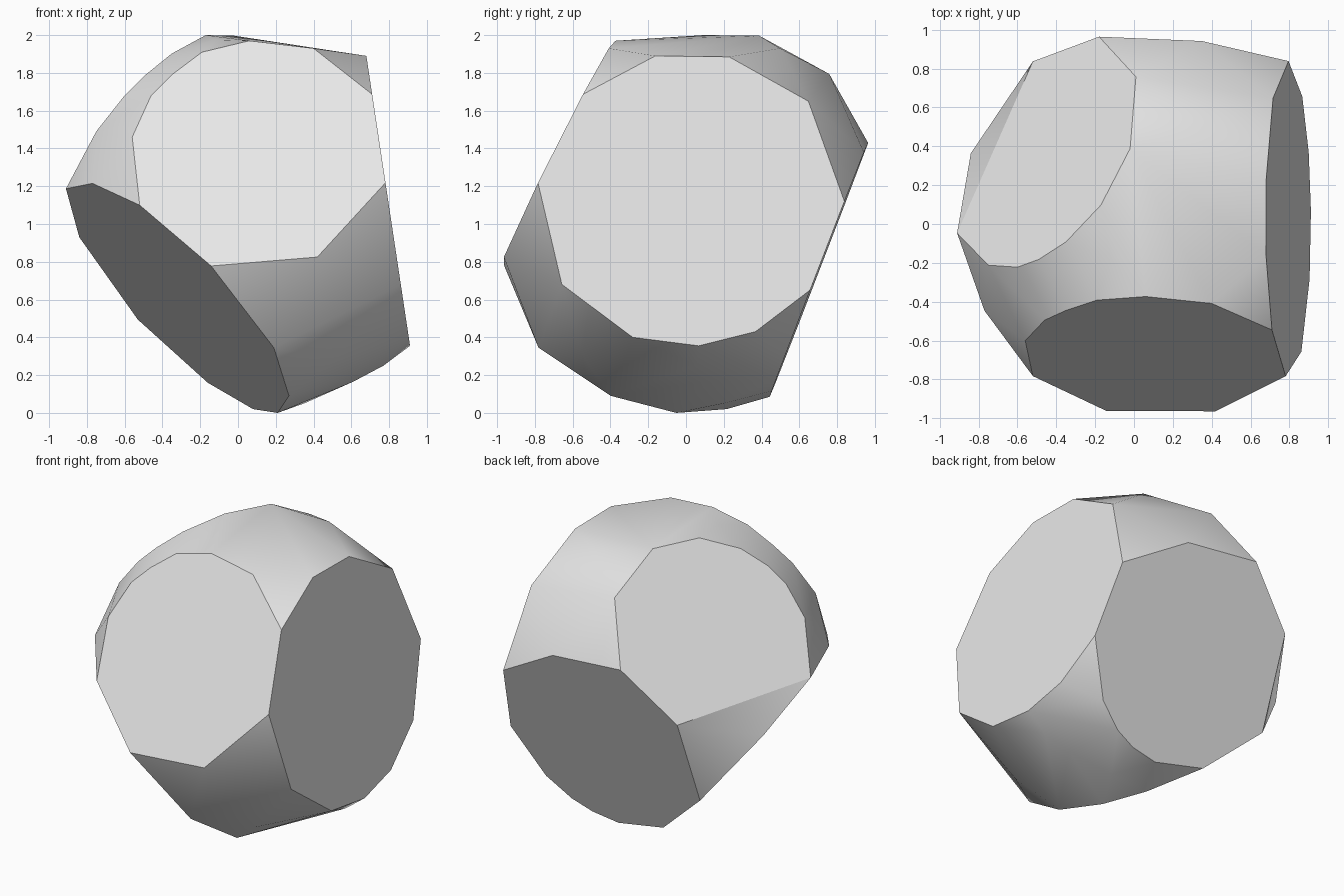
import bpy, bmesh
from mathutils import Vector

if "Cube" in bpy.data.objects:
    bpy.data.objects.remove(bpy.data.objects["Cube"])

# Each flat cap: plane normal, distance, axis solved from the plane, 2D outline.
# Corners shared by two caps are listed once and snapped to both planes.
CAPS = {
    "right": ((0.989, 0, 0.149), 0.944, 0,
              [(-.16, 1.89), (.23, 1.885), (.65, 1.65), (.84, 1.12), (.66, .65), (.37, .43),
               (.07, .355), (-.28, .40), (-.655, .68), (-.785, 1.22), (-.55, 1.69)]),
    "front": ((-0.041, -0.893, 0.448), 1.212, 1,
              [(.41, .825), (-.15, .78), (-.53, 1.10), (-.57, 1.46), (-.47, 1.68),
               (-.36, 1.79), (-.20, 1.91), (.05, 1.97), (.39, 1.93)]),
    "lower_left": ((-0.696, -0.291, -0.656), -0.125, 1,
                   [(-.90, 1.17), (-.78, 1.215), (.18, .345), (.26, .09), (.20, 0),
                    (.07, .02), (-.17, .16), (-.54, .50), (-.85, .93)]),
    "upper_left": ((-0.717, 0.378, 0.586), 1.339, 2,
                   [(-.53, .84), (-.19, .965), (0, .76), (-.03, .39), (-.18, .10),
                    (-.36, -.09), (-.50, -.18), (-.61, -.22), (-.76, -.21)]),
    "back": ((0.006, 0.933, -0.36), 0.386, 1,
             [(.34, 1.38), (.19, .085), (.38, .116), (.52, .176), (.68, .307)]),
}
# Extra points on the rounded top and underside
ROUND = [(.33, .50, 1.93), (-.13, -.17, 1.975), (.34, .20, .05),
         (.60, .10, .165), (.76, .06, .25), (.50, -.53, .28)]

planes = [(Vector(n).normalized(), d / Vector(n).length) for n, d, _, _ in CAPS.values()]


def on_plane(normal, dist, axis, pair):
    """Lift a 2D outline point onto its cap plane."""
    p = list(pair)
    p.insert(axis, 0.0)
    p[axis] = (dist - Vector(normal).dot(Vector(p))) / normal[axis]
    return Vector(p)


def snap(p):
    """Settle a corner on every cap plane it touches."""
    near = [(n, d) for n, d in planes if abs(n.dot(p) - d) < 0.045]
    for _ in range(30):
        for n, d in near:
            p = p - n * (n.dot(p) - d)
    return p


points = [snap(on_plane(n, d, axis, q)) for n, d, axis, outline in CAPS.values() for q in outline]
points += [Vector(p) for p in ROUND]

# Rounded body wrapped around the caps
bm = bmesh.new()
for p in points:
    bm.verts.new(p)
hull = bmesh.ops.convex_hull(bm, input=bm.verts[:])
loose = [v for v in bm.verts if not v.link_faces]
bmesh.ops.delete(bm, geom=loose, context='VERTS')
bmesh.ops.recalc_face_normals(bm, faces=bm.faces[:])


def cap_of(face):
    """Index of the cap plane that holds the whole face, or -1."""
    for i, (n, d) in enumerate(planes):
        if all(abs(n.dot(v.co) - d) < 0.004 for v in face.verts):
            return i
    return -1


# Merge each cap into one flat face
for i in range(len(planes)):
    cap = [f for f in bm.faces if cap_of(f) == i]
    if len(cap) > 1:
        bmesh.ops.dissolve_faces(bm, faces=cap)

# Flat caps with crisp rims, smooth rounding between them
for f in bm.faces:
    f.smooth = cap_of(f) < 0
for e in bm.edges:
    e.smooth = all(cap_of(f) < 0 for f in e.link_faces)

# Centre the body and stand it on the ground
lo = Vector([min(v.co[k] for v in bm.verts) for k in range(3)])
hi = Vector([max(v.co[k] for v in bm.verts) for k in range(3)])
bmesh.ops.translate(bm, verts=bm.verts[:], vec=(-(lo.x + hi.x) / 2, -(lo.y + hi.y) / 2, -lo.z))

mesh = bpy.data.meshes.new("cut_stone")
bm.to_mesh(mesh)
bm.free()
stone = bpy.data.objects.new("cut_stone", mesh)
bpy.context.collection.objects.link(stone)

grey = bpy.data.materials.new("light_grey")
grey.diffuse_color = (0.8, 0.8, 0.8, 1)
grey.use_nodes = True
grey.node_tree.nodes["Principled BSDF"].inputs["Base Color"].default_value = grey.diffuse_color
mesh.materials.append(grey)
